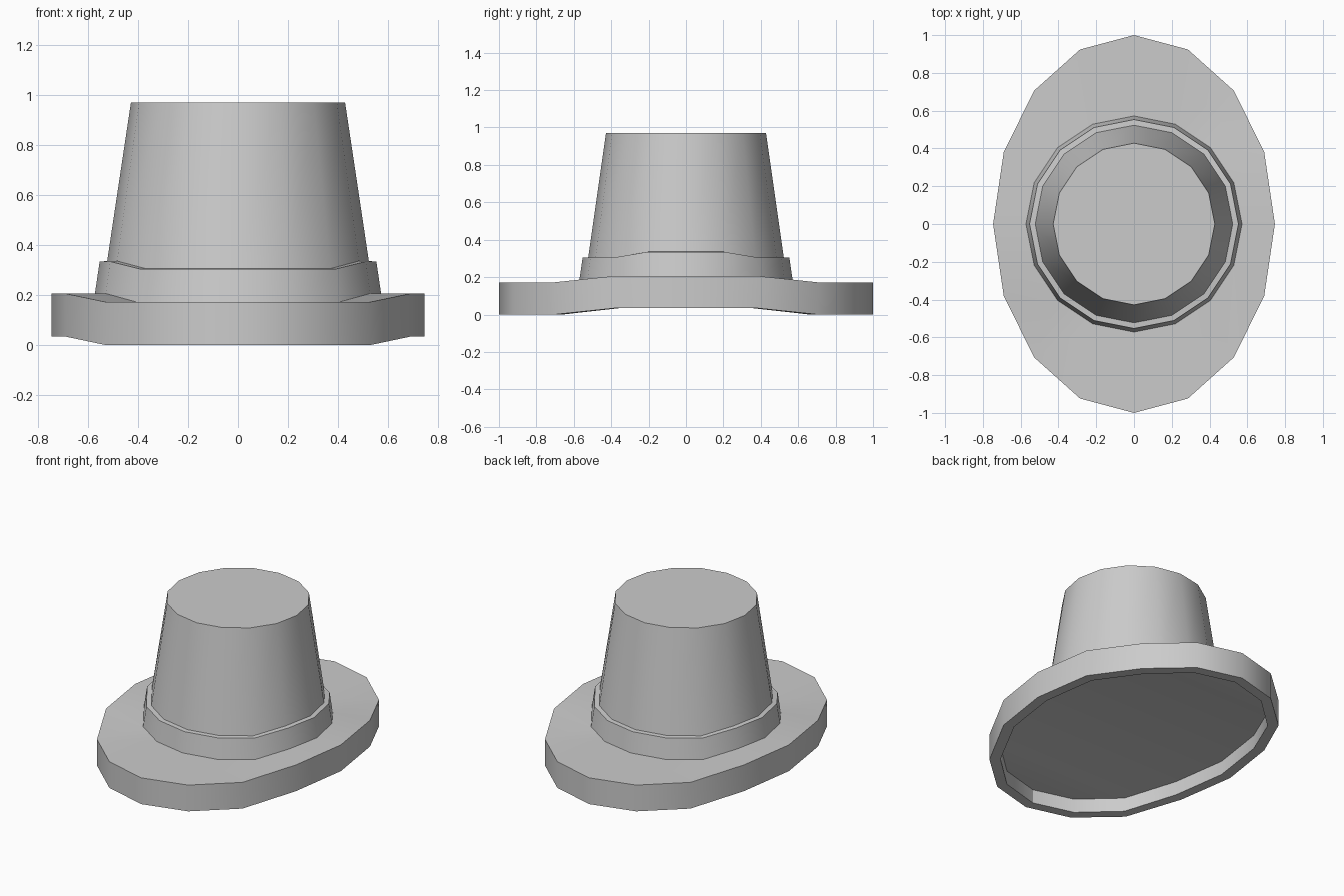
import bpy, bmesh, math

if "Cube" in bpy.data.objects:
    bpy.data.objects.remove(bpy.data.objects["Cube"])

N = 16
LIFT = 0.034  # the brim curls up at both sides


def ring(bm, rx, ry, z, lift=LIFT):
    verts = []
    for k in range(N):
        a = 2 * math.pi * k / N
        side = k % (N // 2) in (0, 1, N // 2 - 1)
        verts.append(bm.verts.new((rx * math.cos(a), ry * math.sin(a), z + (lift if side else 0))))
    return verts


def cap(bm, r):
    # strips running side to side, so the cap follows the curl
    h = N // 2
    q = N // 4
    for k in range(-q, q):
        pts = [r[k % N], r[(k + 1) % N], r[(h - k - 1) % N], r[(h - k) % N]]
        bm.faces.new(list(dict.fromkeys(pts)))


def loft(name, rings, cap_first=False, cap_last=False):
    bm = bmesh.new()
    loops = [ring(bm, *r) for r in rings]
    for a, b in zip(loops, loops[1:]):
        for k in range(N):
            j = (k + 1) % N
            bm.faces.new((a[k], a[j], b[j], b[k]))
    if cap_first:
        cap(bm, loops[0])
    if cap_last:
        bm.faces.new(loops[-1])
    bmesh.ops.recalc_face_normals(bm, faces=bm.faces)
    mesh = bpy.data.meshes.new(name)
    bm.to_mesh(mesh)
    bm.free()
    obj = bpy.data.objects.new(name, mesh)
    bpy.context.collection.objects.link(obj)
    bpy.ops.object.select_all(action='DESELECT')
    obj.select_set(True)
    bpy.context.view_layer.objects.active = obj
    bpy.ops.object.shade_smooth_by_angle(angle=math.radians(30))
    return obj


# Whole hat in one loft: recessed underside, rim, brim, band, tapered crown
loft("hat", [
    (0.68, 0.935, 0.09),
    (0.68, 0.935, 0.0),
    (0.746, 1.0, 0.0),
    (0.746, 1.0, 0.172),
    (0.572, 0.572, 0.172),
    (0.553, 0.553, 0.304, 0.03),
    (0.523, 0.523, 0.306, 0.03),
    (0.428, 0.428, 0.97, 0.0),
], cap_first=True, cap_last=True)
